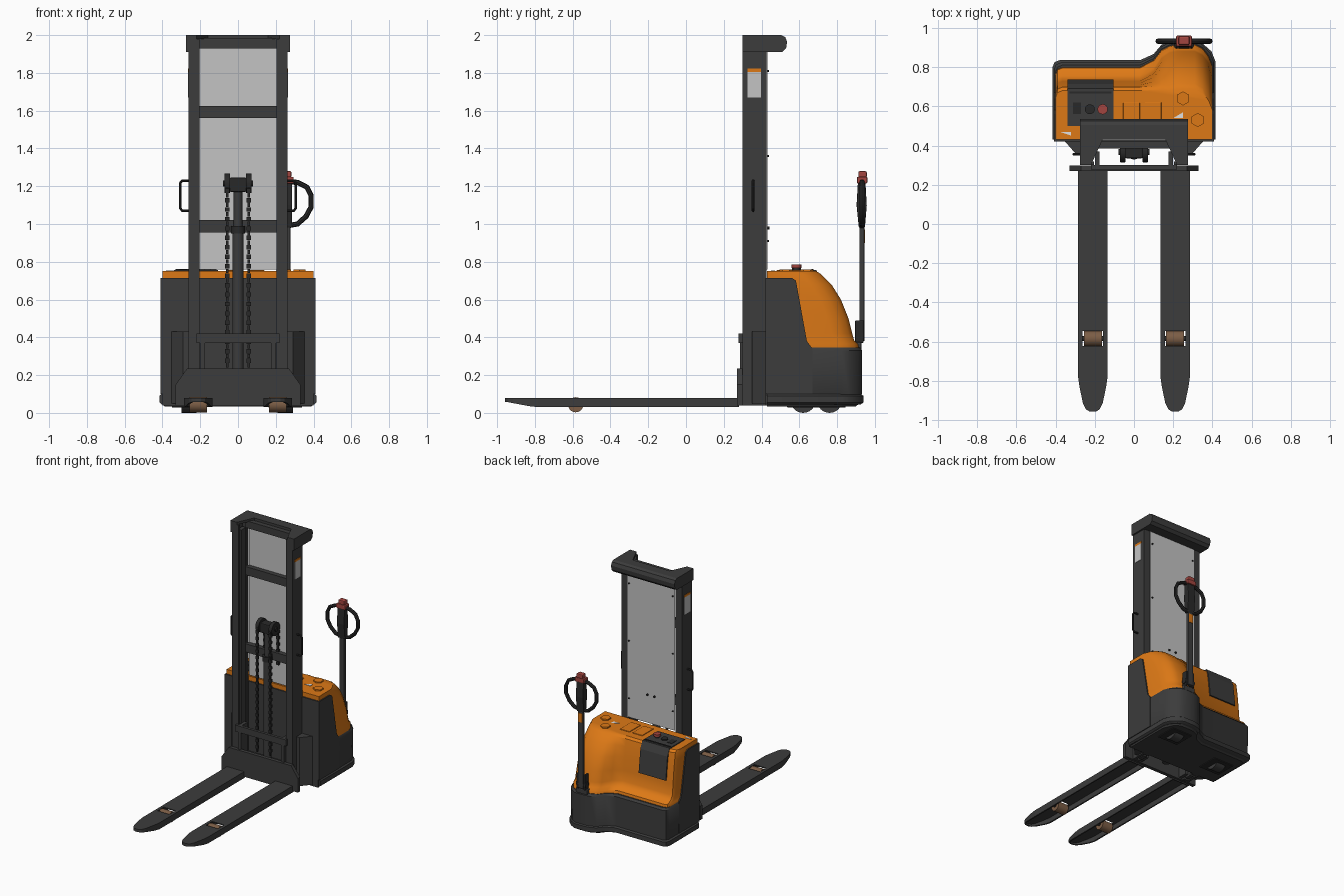
import bpy, bmesh, math
from mathutils import Vector, Matrix

if "Cube" in bpy.data.objects:
    bpy.data.objects.remove(bpy.data.objects["Cube"])


def material(name, rgb):
    m = bpy.data.materials.new(name)
    m.use_nodes = True
    m.diffuse_color = (*rgb, 1)
    m.node_tree.nodes["Principled BSDF"].inputs["Base Color"].default_value = (*rgb, 1)
    return m


ORANGE = material("orange paint", (0.72, 0.19, 0.008))
DARK = material("dark grey steel", (0.045, 0.045, 0.045))
BLACK = material("black parts", (0.022, 0.022, 0.022))
GREY = material("grey screen", (0.55, 0.55, 0.55))
RED = material("red plastic", (0.36, 0.06, 0.05))
BROWN = material("brown roller", (0.2, 0.11, 0.06))
WHITE = material("white label", (0.75, 0.75, 0.75))
smooth = []


def add(name, bm, mat, bevel=0, soft=False):
    bmesh.ops.recalc_face_normals(bm, faces=bm.faces)
    me = bpy.data.meshes.new(name)
    bm.to_mesh(me)
    bm.free()
    me.materials.append(mat)
    ob = bpy.data.objects.new(name, me)
    bpy.context.collection.objects.link(ob)
    if bevel:
        b = ob.modifiers.new("bevel", "BEVEL")
        b.width, b.segments, b.limit_method = bevel, 2, "ANGLE"
    if soft:
        smooth.append(ob)
    return ob


def put_box(bm, x, y, z):
    c = Vector(((x[0] + x[1]) / 2, (y[0] + y[1]) / 2, (z[0] + z[1]) / 2))
    s = Matrix.Diagonal((x[1] - x[0], y[1] - y[0], z[1] - z[0], 1))
    bmesh.ops.create_cube(bm, size=1, matrix=Matrix.Translation(c) @ s)


def box(name, x, y, z, mat, bevel=0):
    bm = bmesh.new()
    put_box(bm, x, y, z)
    return add(name, bm, mat, bevel)


def mirrored(name, x, y, z, mat, bevel=0):
    box("left_" + name, x, y, z, mat, bevel)
    box("right_" + name, (-x[1], -x[0]), y, z, mat, bevel)


def loft(name, rings, mat, bevel=0, soft=False, ends=(True, True)):
    bm = bmesh.new()
    rows = [[bm.verts.new(p) for p in r] for r in rings]
    for a, b in zip(rows, rows[1:]):
        for i in range(len(a)):
            j = (i + 1) % len(a)
            bm.faces.new((a[i], a[j], b[j], b[i]))
    for keep, row in zip(ends, (rows[0], rows[-1])):
        if keep:
            bm.faces.new(row)
    return add(name, bm, mat, bevel, soft)


def prism(name, axis, pts, lo, hi, mat, bevel=0):
    place = {"x": lambda p, d: (d, p[0], p[1]), "y": lambda p, d: (p[0], d, p[1]),
             "z": lambda p, d: (p[0], p[1], d)}[axis]
    return loft(name, [[place(p, d) for p in pts] for d in (lo, hi)], mat, bevel)


def cylinder(name, axis, c, r, length, mat, sides=24):
    rot = {"x": Matrix.Rotation(math.pi / 2, 4, "Y"),
           "y": Matrix.Rotation(math.pi / 2, 4, "X"), "z": Matrix()}[axis]
    bm = bmesh.new()
    bmesh.ops.create_cone(bm, cap_ends=True, segments=sides, radius1=r, radius2=r,
                          depth=length, matrix=Matrix.Translation(c) @ rot)
    return add(name, bm, mat, soft=True)


def tube(name, pts, r, mat, closed=False):
    cu = bpy.data.curves.new(name, "CURVE")
    cu.dimensions, cu.bevel_depth, cu.bevel_resolution = "3D", r, 2
    cu.use_fill_caps = True
    sp = cu.splines.new("POLY")
    sp.points.add(len(pts) - 1)
    for p, co in zip(sp.points, pts):
        p.co = (*co, 1)
    sp.use_cyclic_u = closed
    cu.materials.append(mat)
    tmp = bpy.data.objects.new(name, cu)
    me = bpy.data.meshes.new_from_object(tmp)
    bpy.data.objects.remove(tmp)
    ob = bpy.data.objects.new(name, me)
    bpy.context.collection.objects.link(ob)
    smooth.append(ob)


# Plan outline shared by chassis, bumper and hood: low wall on one side, hump on the other
def outline(z, wall, hump, grow=0.0):
    w, h, e = wall + grow, hump + grow, 0.4 + grow
    return [(-e, 0.43, z), (-e, w - 0.035, z), (-e + 0.01, w - 0.01, z), (-e + 0.035, w, z),
            (0.03, w, z), (0.1, w * 0.7 + h * 0.3, z), (0.14, w * 0.25 + h * 0.75, z),
            (0.18, h - 0.008, z), (0.22, h, z), (0.31, h, z), (0.35, h - 0.02, z),
            (e - 0.02, h - 0.06, z), (e, h - 0.11, z), (e, 0.43, z)]


loft("chassis", [outline(0.035, 0.8, 0.91, -0.01), outline(0.06, 0.815, 0.925, 0.005),
                 outline(0.33, 0.815, 0.925, 0.008), outline(0.345, 0.81, 0.92)], DARK, soft=True)
loft("bumper", [outline(0.045, 0.81, 0.92, 0.005), outline(0.055, 0.82, 0.925, 0.015),
                outline(0.09, 0.82, 0.925, 0.015), outline(0.1, 0.81, 0.92, 0.005)], DARK, soft=True)
levels = [(0.34, 0.8, 0.915), (0.365, 0.795, 0.91), (0.385, 0.755, 0.89), (0.42, 0.735, 0.88),
          (0.5, 0.728, 0.86), (0.6, 0.718, 0.82), (0.68, 0.708, 0.77), (0.735, 0.698, 0.715),
          (0.75, 0.68, 0.69)]
loft("hood", [outline(*lv) for lv in levels], ORANGE, soft=True)

# Dark body panels over the hood
box("front_panel", (-0.4, 0.4), (0.42, 0.432), (0.04, 0.715), DARK)
side = [(0.42, 0.1), (0.42, 0.715), (0.56, 0.715), (0.582, 0.7), (0.64, 0.38), (0.67, 0.34), (0.67, 0.1)]
for s, n in ((1, "left"), (-1, "right")):
    prism(n + "_side_panel", "x", side, 0.39 * s, 0.409 * s, DARK)
    prism(n + "_mast_gusset", "z", [(0.25 * s, 0.44), (0.25 * s, 0.35), (0.29 * s, 0.35), (0.36 * s, 0.43)],
          0.05, 0.43, DARK)

# Control panel, lid details and labels
prism("control_panel", "x", [(0.5, 0.74), (0.5, 0.757), (0.69, 0.757), (0.715, 0.7), (0.737, 0.52),
                             (0.72, 0.52), (0.69, 0.7), (0.67, 0.74)], -0.34, -0.105, DARK)
box("panel_hinge", (-0.33, -0.115), (0.665, 0.675), (0.755, 0.762), BLACK)
cylinder("stop_button_base", "z", (-0.16, 0.585, 0.76), 0.018, 0.02, BLACK)
cylinder("stop_button", "z", (-0.16, 0.585, 0.777), 0.026, 0.018, RED)
cylinder("key_switch", "z", (-0.225, 0.585, 0.76), 0.025, 0.012, BLACK)
box("gauge", (-0.31, -0.27), (0.56, 0.62), (0.755, 0.76), BLACK)
for i, x in enumerate((-0.055, 0.055)):
    box(f"tray_{i + 1}", (x, x + 0.085), (0.48, 0.62), (0.74, 0.756), ORANGE, 0.004)
for i, (x, y) in enumerate(((0.25, 0.64), (0.325, 0.53))):
    cylinder(f"cap_{i + 1}", "z", (x, y, 0.753), 0.036, 0.014, ORANGE, 6)
prism("lid_label", "z", [(0.2, 0.54), (0.25, 0.54), (0.25, 0.57)], 0.75, 0.753, WHITE)
prism("corner_label", "z", [(-0.38, 0.47), (-0.32, 0.45), (-0.32, 0.47)], 0.75, 0.753, WHITE)

# Mast channels, crossbars, screen and top cap
mirrored("mast_web", (0.243, 0.262), (0.3, 0.425), (0.04, 1.98), DARK)
mirrored("mast_front_flange", (0.205, 0.262), (0.3, 0.318), (0.04, 1.98), DARK)
mirrored("mast_rear_flange", (0.205, 0.262), (0.405, 0.425), (0.04, 1.98), DARK)
mirrored("mast_inner_rail", (0.205, 0.235), (0.335, 0.39), (0.04, 1.93), DARK)
for i, (lo, hi) in enumerate(((0.1, 0.17), (0.955, 1.02), (1.56, 1.625), (1.93, 1.985))):
    box(f"mast_crossbar_{i + 1}", (-0.21, 0.21), (0.385, 0.422), (lo, hi), DARK)
box("rear_screen", (-0.205, 0.205), (0.426, 0.432), (0.76, 1.93), GREY)
for x in (-0.19, 0.19):
    for z in (0.91, 1.36, 1.81):
        cylinder("screen_screw", "y", (x, 0.434, z), 0.006, 0.012, BLACK, 8)
for x in (-0.03, 0.03):
    cylinder("screen_screw", "y", (x, 0.434, 0.98), 0.008, 0.014, BLACK, 8)
prism("mast_cap_rear", "x", [(0.43, 1.91), (0.43, 2), (0.505, 2), (0.525, 1.99), (0.535, 1.965),
                             (0.53, 1.93), (0.51, 1.91)], -0.275, 0.275, DARK)
prism("mast_cap_plate", "z", [(-0.27, 0.3), (-0.27, 0.44), (0.27, 0.44), (0.27, 0.3), (0.22, 0.3),
                              (0.16, 0.43), (-0.16, 0.43), (-0.22, 0.3)], 1.98, 2, DARK)
mirrored("mast_cap_cheek", (0.255, 0.275), (0.3, 0.44), (1.91, 2), DARK)

# Grab handles and side labels on the mast
for s, n in ((1, "left"), (-1, "right")):
    tube(n + "_grab_handle", [(s * x, 0.355, z) for x, z in
         ((0.25, 1.07), (0.295, 1.07), (0.307, 1.085), (0.307, 1.215), (0.295, 1.23), (0.25, 1.23))],
         0.007, BLACK)
mirrored("mast_label", (0.261, 0.265), (0.325, 0.397), (1.67, 1.805), GREY)
mirrored("mast_label_strip", (0.261, 0.265), (0.325, 0.397), (1.805, 1.822), ORANGE)

# Lift cylinder, pulleys and chains
cylinder("lift_cylinder", "z", (0, 0.365, 0.52), 0.03, 0.88, DARK)
cylinder("lift_collar", "z", (0, 0.365, 0.97), 0.036, 0.04, BLACK)
cylinder("lift_rod", "z", (0, 0.365, 1.08), 0.023, 0.24, DARK)
box("lift_crosshead", (-0.045, 0.045), (0.335, 0.4), (1.17, 1.245), BLACK, 0.006)
cylinder("pulley_axle", "x", (0, 0.367, 1.215), 0.016, 0.16, BLACK)
chain = bmesh.new()
for x in (-0.057, 0.057):
    cylinder("pulley", "x", (x, 0.367, 1.215), 0.052, 0.028, BLACK)
    for y, bottom in ((0.32, 0.24), (0.413, 0.9)):
        for k in range(int((1.215 - bottom) / 0.025)):
            w = 0.011 if k % 2 else 0.006
            z = 1.215 - 0.025 * k
            put_box(chain, (x - w, x + w), (y - 0.007, y + 0.007), (z - 0.025, z - 0.002))
add("lift_chains", chain, BLACK)

# Fork carriage
prism("carriage_plate", "y", [(-0.33, 0.04), (-0.33, 0.15), (-0.27, 0.235), (0.27, 0.235),
                              (0.33, 0.15), (0.33, 0.04)], 0.27, 0.298, DARK)
box("carriage_bar", (-0.22, 0.22), (0.278, 0.3), (0.37, 0.42), DARK)
mirrored("carriage_upright", (0.175, 0.2), (0.285, 0.37), (0.05, 0.42), DARK)

# Forks as open channels with a roller window
half = [(0.075, 0.28), (0.075, -0.78), (0.068, -0.83), (0.05, -0.915), (0.035, -0.945), (0.015, -0.957)]
plan = half + [(-x, y) for x, y in reversed(half)]
for s, n in ((1, "left"), (-1, "right")):
    cx = 0.21 * s
    top = [(cx + x, y, 0.08) for x, y in plan]
    low = [(x, y, 0.03 + 0.028 * max(0, min(1, (-0.8 - y) / 0.15))) for x, y, z in top]
    fork = loft(n + "_fork", [low, top], DARK, ends=(False, True))
    sol = fork.modifiers.new("wall", "SOLIDIFY")
    sol.thickness, sol.offset = 0.012, -1
    cutter = box("cutter", (cx - 0.052, cx + 0.052), (-0.622, -0.545), (0.05, 0.1), DARK)
    cutter.hide_render = True
    cut = fork.modifiers.new("window", "BOOLEAN")
    cut.object, cut.operation = cutter, "DIFFERENCE"
    baked = bpy.data.meshes.new_from_object(fork.evaluated_get(bpy.context.evaluated_depsgraph_get()))
    fork.modifiers.clear()
    fork.data = baked
    bpy.data.objects.remove(cutter)
    cylinder(n + "_fork_roller", "x", (cx, -0.584, 0.043), 0.04, 0.092, BROWN)
    cylinder(n + "_roller_axle", "x", (cx, -0.584, 0.043), 0.012, 0.14, BLACK)

# Wheels under the chassis
for n, x, y in (("drive_wheel", 0.25, 0.76), ("caster_wheel", -0.26, 0.62)):
    cylinder(n, "x", (x, y, 0.067), 0.067, 0.08, DARK)
    box(n + "_housing", (x - 0.09, x + 0.09), (y - 0.085, y + 0.085), (0.028, 0.06), BLACK, 0.005)

# Steering tiller
X = 0.255
box("tiller_foot", (X - 0.05, X + 0.05), (0.86, 0.93), (0.33, 0.375), DARK, 0.008)
for s in (-1, 1):
    box("tiller_bracket", (X + s * 0.03 - 0.008, X + s * 0.03 + 0.008), (0.895, 0.94), (0.37, 0.49), BLACK, 0.005)
cylinder("tiller_pivot", "x", (X, 0.918, 0.41), 0.022, 0.085, BLACK)
box("tiller_pole", (X - 0.022, X + 0.022), (0.918, 0.945), (0.38, 1.02), DARK, 0.005)
box("tiller_label", (X - 0.018, X + 0.018), (0.944, 0.948), (0.9, 0.97), ORANGE)
prism("tiller_head", "x", [(0.915, 0.98), (0.903, 1.1), (0.91, 1.22), (0.95, 1.22), (0.957, 1.1),
                           (0.947, 0.98)], X - 0.032, X + 0.032, BLACK, 0.006)
grip = [(0, 0.99), (0.06, 1.0), (0.105, 1.04), (0.132, 1.09), (0.132, 1.15), (0.11, 1.195), (0.06, 1.22), (0, 1.225)]
tube("tiller_grip", [(X + x, 0.932, z) for x, z in grip] + [(X - x, 0.932, z) for x, z in grip[-2:0:-1]],
     0.014, BLACK, True)
box("tiller_switch", (X - 0.04, X + 0.04), (0.905, 0.96), (1.215, 1.25), RED, 0.006)
box("tiller_button", (X - 0.028, X + 0.028), (0.912, 0.957), (1.245, 1.28), RED, 0.008)

bpy.ops.object.select_all(action="DESELECT")
for ob in smooth:
    ob.select_set(True)
bpy.context.view_layer.objects.active = smooth[0]
bpy.ops.object.shade_smooth_by_angle(angle=math.radians(35))
